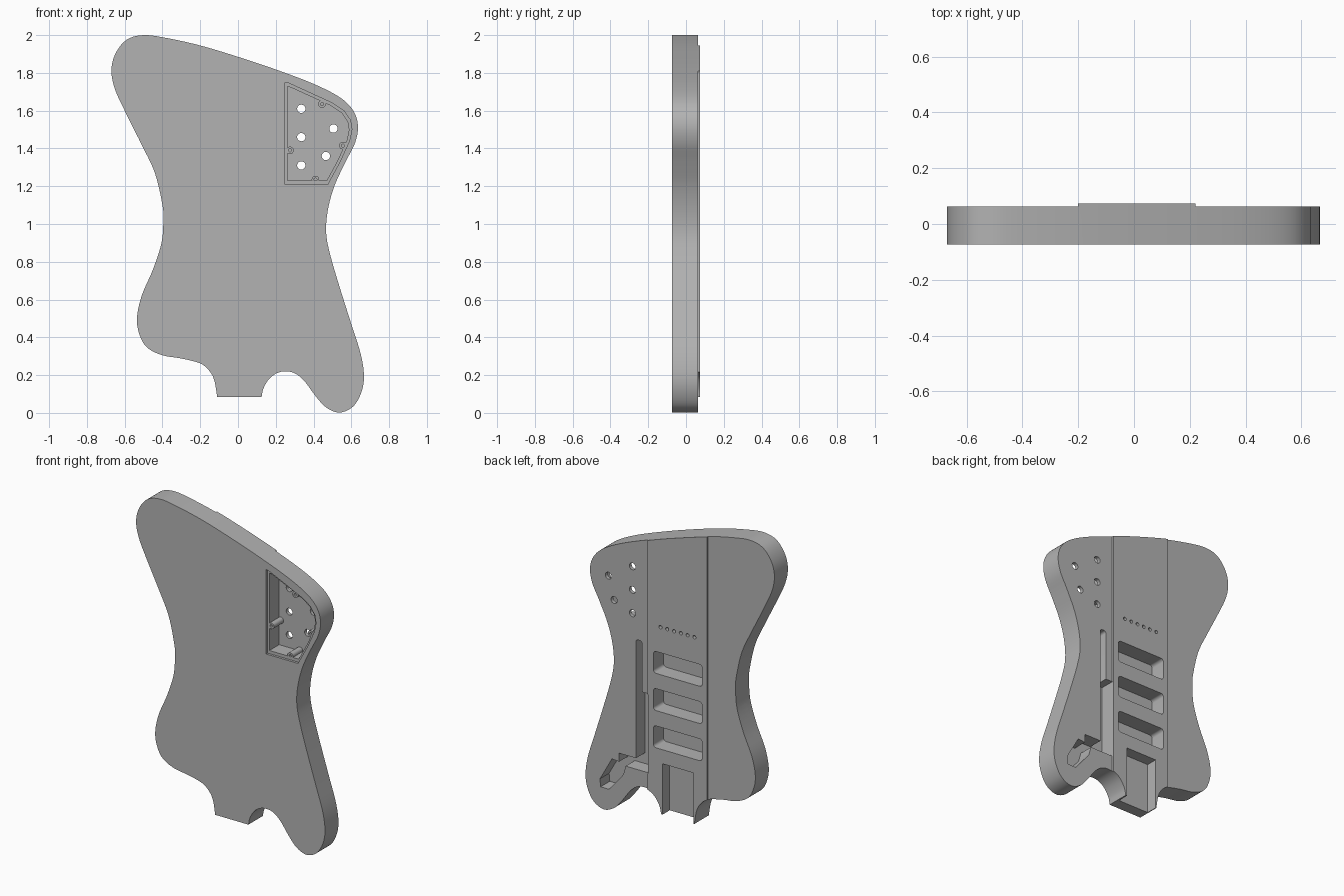
import bpy
import bmesh
import math
from mathutils import Matrix, Vector

if "Cube" in bpy.data.objects:
    bpy.data.objects.remove(bpy.data.objects["Cube"], do_unlink=True)

paint = bpy.data.materials.new("plain_grey")
paint.use_nodes = True
GREY = (0.45, 0.45, 0.45, 1)
paint.diffuse_color = GREY
paint.node_tree.nodes["Principled BSDF"].inputs["Base Color"].default_value = GREY

# Key depths along y
FRONT, WING, STRIP, OUT = -0.073, 0.063, 0.073, 0.2
STRIP_LEFT, STRIP_RIGHT = 0.22, -0.2


def finish(bm, name):
    """Turn a bmesh into a named, painted object."""
    bmesh.ops.recalc_face_normals(bm, faces=bm.faces)
    mesh = bpy.data.meshes.new(name)
    bm.to_mesh(mesh)
    bm.free()
    mesh.materials.append(paint)
    obj = bpy.data.objects.new(name, mesh)
    bpy.context.collection.objects.link(obj)
    return obj


def prism(name, profile, y0, y1):
    """Extrude an x-z profile from y0 to y1."""
    bm = bmesh.new()
    face = bm.faces.new([bm.verts.new((x, y0, z)) for x, z in profile])
    ext = bmesh.ops.extrude_face_region(bm, geom=[face])
    moved = [v for v in ext["geom"] if isinstance(v, bmesh.types.BMVert)]
    bmesh.ops.translate(bm, verts=moved, vec=(0, y1 - y0, 0))
    return finish(bm, name)


def circle(x, z, r, n=24):
    return [(x + r * math.cos(i * math.tau / n), z + r * math.sin(i * math.tau / n))
            for i in range(n)]


def rounded(x0, x1, z0, z1, r, n=6):
    """Rectangle with rounded corners."""
    pts = []
    corners = [(x1 - r, z1 - r), (x0 + r, z1 - r), (x0 + r, z0 + r), (x1 - r, z0 + r)]
    for q, (cx, cz) in enumerate(corners):
        for i in range(n + 1):
            a = (q + i / n) * math.pi / 2
            pts.append((cx + r * math.cos(a), cz + r * math.sin(a)))
    return pts


def box(x0, x1, z0, z1):
    return [(x0, z0), (x1, z0), (x1, z1), (x0, z1)]


def spline(points, steps=5):
    """Smooth open curve through the points."""
    pts = [Vector(p) for p in points]
    pts = [pts[0] * 2 - pts[1]] + pts + [pts[-1] * 2 - pts[-2]]
    out = []
    for a, b, c, d in zip(pts, pts[1:], pts[2:], pts[3:]):
        for i in range(steps):
            t = i / steps
            out.append(b + (c - a) * t / 2 + (a * 2 - b * 5 + c * 4 - d) * t * t / 2
                       + (b * 3 - a - c * 3 + d) * t ** 3 / 2)
    return [tuple(p) for p in out + [pts[-2]]]


def cut(target, cutter):
    """Subtract the cutter for good and remove it."""
    mod = target.modifiers.new("cut", "BOOLEAN")
    mod.operation, mod.solver, mod.object = "DIFFERENCE", "EXACT", cutter
    bpy.context.view_layer.update()
    graph = bpy.context.evaluated_depsgraph_get()
    mesh = bpy.data.meshes.new_from_object(target.evaluated_get(graph))
    target.modifiers.clear()
    target.data = mesh
    bpy.data.objects.remove(cutter, do_unlink=True)


# Body slab, from the left of the neck heel round to its right
outline = spline([
    (.125, .085), (.135, .13), (.165, .18), (.205, .21), (.25, .22), (.3, .21), (.35, .17),
    (.41, .09), (.465, .03), (.535, .002), (.605, .03), (.65, .1), (.667, .19), (.65, .31),
    (.6, .47), (.54, .66), (.49, .83), (.467, .95), (.475, 1.07), (.51, 1.2), (.57, 1.33),
    (.62, 1.43), (.635, 1.52), (.61, 1.6), (.54, 1.67), (.4, 1.742), (.2, 1.818), (0, 1.885),
    (-.2, 1.945), (-.38, 1.985), (-.5, 2), (-.59, 1.975), (-.65, 1.9), (-.67, 1.81),
    (-.65, 1.71), (-.59, 1.58), (-.51, 1.42), (-.44, 1.27), (-.4, 1.1), (-.395, 1.02),
    (-.405, .9), (-.45, .76), (-.51, .62), (-.535, .5), (-.52, .41), (-.48, .345), (-.4, .305),
    (-.3, .288), (-.2, .262), (-.15, .22), (-.125, .17), (-.11, .085)])
body = prism("guitar_body", outline, FRONT, STRIP)

# Lower wings beside the raised centre strip
cut(body, prism("wing_step", box(STRIP_LEFT, 1, -1, 3), WING, OUT))
cut(body, prism("wing_step", box(-1, STRIP_RIGHT, -1, 3), WING, OUT))

# Sloped arm contour on the upper right of the back
slope = 0.22
normal = Vector((-0.8 * slope, 1, 0.6 * slope)).normalized()
bm = bmesh.new()
bmesh.ops.create_cube(bm, size=1)
bmesh.ops.translate(bm, verts=bm.verts, vec=(0, 0, 0.5))
turn = normal.to_track_quat("Z", "Y").to_matrix().to_4x4()
bm.transform(Matrix.Translation((-.27, WING, 1.94)) @ turn @ Matrix.Diagonal((2, 2, 1, 1)))
# flip the slope so it falls away towards the outer corner
cut(body, finish(bm, "arm_contour"))

# Conical belly contour at the waist of the front
bm = bmesh.new()
bmesh.ops.create_cone(bm, cap_ends=True, segments=96, radius1=1.2, radius2=0, depth=1.2)
bmesh.ops.translate(bm, verts=bm.verts, vec=(0, 0, 0.4))
bm.transform(Matrix.Translation((-.7, FRONT, 1.1)) @ Matrix.Rotation(-math.pi / 2, 4, "X")
             @ Matrix.Diagonal((.45, .62, .15, 1)))
cut(body, finish(bm, "belly_contour"))

# Control cavity with a ledge for its cover
cover = [(.25, 1.21), (.475, 1.21), (.54, 1.33), (.59, 1.44), (.603, 1.5), (.595, 1.55),
         (.56, 1.6), (.5, 1.64), (.27, 1.745), (.25, 1.75)]
mid = Vector((.41, 1.46))
inner = [tuple(mid + (Vector(p) - mid) * 0.92) for p in cover]
FLOOR = 0.04
cut(body, prism("cover_ledge", cover, -OUT, FRONT + 0.015))
cut(body, prism("control_cavity", inner, -OUT, FLOOR))
for x, z in [(.335, 1.61), (.335, 1.46), (.335, 1.31), (.505, 1.505), (.465, 1.36)]:
    cut(body, prism("knob_hole", circle(x, z, .022), -OUT, OUT))

# Pickup pockets and bridge screw holes
for i in range(3):
    z = 0.5 + i * 0.238
    cut(body, prism("pickup_pocket", rounded(-.165, .18, z, z + .14, .02), -.03, OUT))
for i in range(6):
    cut(body, prism("bridge_hole", circle(-.11 + i * .048, 1.28, .011, 16), -.03, OUT))

# Neck pocket, open at the heel
cut(body, prism("neck_pocket", box(-.105, .115, -1, .41), 0, OUT))

# Wiring slots and the horn pocket they lead to
cut(body, prism("long_slot", rounded(.268, .31, .37, 1.15, .015), -.03, OUT))
cut(body, prism("short_slot", box(.219, .28, .35, .825), -.03, OUT))
cut(body, prism("cross_slot", box(.219, .43, .32, .39), -.03, OUT))
horn = [(.5, .14), (.56, .14), (.565, .19), (.48, .34), (.38, .33), (.4, .26)]
cut(body, prism("horn_pocket", horn, -.03, OUT))

# Screw posts in the control cavity
parts = [body]
for i, (x, z) in enumerate([(.445, 1.635), (.275, 1.39), (.555, 1.415), (.41, 1.235)]):
    post = prism(f"screw_post_{i + 1}", circle(x, z, .02), FRONT + 0.015, FLOOR + 0.005)
    cut(post, prism("screw_hole", circle(x, z, .008, 12), -OUT, 0))
    parts.append(post)

# Smooth the curved walls and keep the edges sharp
bpy.ops.object.select_all(action="DESELECT")
for obj in parts:
    obj.select_set(True)
bpy.context.view_layer.objects.active = body
bpy.ops.object.shade_smooth_by_angle(angle=math.radians(25))
